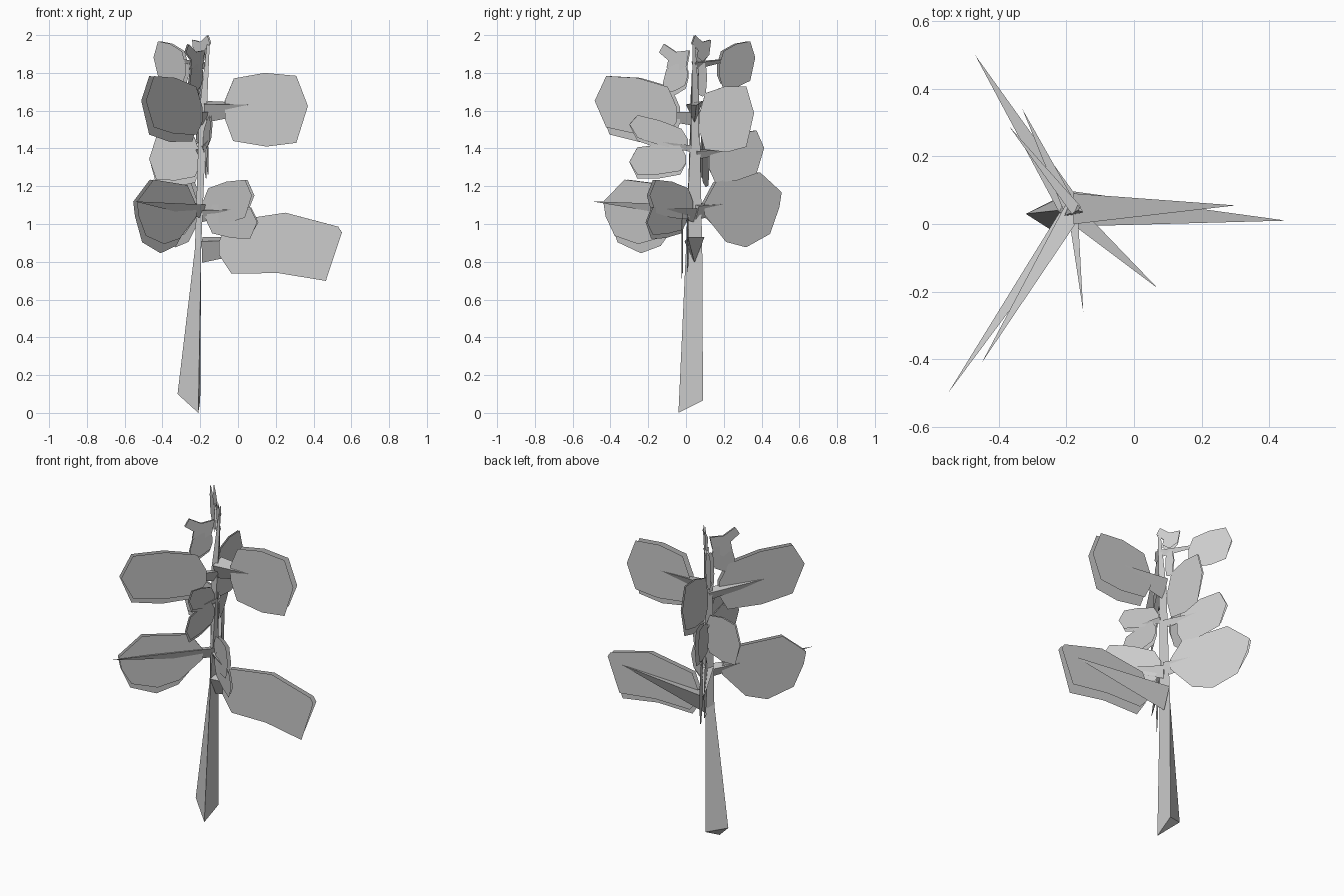
import bpy, bmesh
from mathutils import Vector

if "Cube" in bpy.data.objects:
    bpy.data.objects.remove(bpy.data.objects["Cube"])

def make(name, verts, faces):
    me = bpy.data.meshes.new(name)
    me.from_pydata([tuple(v) for v in verts], [], faces)
    bm = bmesh.new()
    bm.from_mesh(me)
    bmesh.ops.recalc_face_normals(bm, faces=bm.faces)
    bm.to_mesh(me)
    bm.free()
    ob = bpy.data.objects.new(name, me)
    bpy.context.collection.objects.link(ob)
    return ob

# Shared leaf outlines: distance along the leaf, height about its midline
BROAD = [(0, .25), (.11, .85), (.48, 1), (.86, .92), (1, .1),
         (.86, -.9), (.5, -1), (.1, -.85), (0, -.25)]
SLANT = [(0, .1), (.07, .7), (.54, 1), (.97, .62), (1, .45),
         (.87, -1), (.48, -.8), (.1, -.85), (0, -.3)]
ROUND = [(0, .3), (.15, .85), (.72, 1), (1, .4), (.97, 0),
         (.85, -.7), (.54, -1), (.28, -.8), (0, 0)]
RAGGED = [(0, .7), (.45, .55), (.85, 1), (1, .45), (.7, 0),
          (.75, -.6), (.45, -1), (.1, -.4)]

def leaf(name, x0, y0, x1, y1, z0, z1, h, outline=BROAD, gap=0.02):
    """Two upright sheets side by side, the second a little shorter."""
    a, b = Vector((x0, y0, z0)), Vector((x1, y1, z1))
    d = b - a
    side = Vector((-d.y, d.x, 0)).normalized()
    verts, faces = [], []
    for s, low in ((-.5, 1), (.5, .75)):
        n = len(verts)
        for t, v in outline:
            hh = h * (v if v > 0 else v * low)
            verts.append(a + d * t + side * gap * s + Vector((0, 0, hh)))
        faces.append(list(range(n, n + len(outline))))
    make(name, verts, faces)

def branch(name, base, tip, r):
    """Three-sided spike from the trunk into a leaf."""
    a, b = Vector(base), Vector(tip)
    d = b - a
    side = Vector((-d.y, d.x, 0)).normalized() * r * .7
    up = Vector((0, 0, r))
    make(name, [a + side + up * .8, a - side + up * .5, a - up, b],
         [(0, 1, 2), (0, 1, 3), (1, 2, 3), (2, 0, 3)])

# Trunk: tapering three-sided post with a slanted foot
rings = [[(-.21, -.04, 0), (-.32, .03, .1), (-.2, .09, .065)],
         [(-.195, .0, .87), (-.228, .04, .87), (-.2, .086, .85)],
         [(-.165, .03, 1.6), (-.205, .025, 1.6), (-.185, .072, 1.6)],
         [(-.15, .035, 1.95), (-.165, .04, 1.95), (-.16, .05, 1.95)]]
tv = [v for r in rings for v in r]
tf = [(0, 1, 2), (9, 10, 11)]
for k in range(3):
    for i in range(3):
        j = (i + 1) % 3
        tf.append((3 * k + i, 3 * k + j, 3 * k + 3 + j, 3 * k + 3 + i))
make("trunk", tv, tf)

# Large leaves
leaf("leaf_right_low", -.10, 0, .55, -.01, .89, .875, .178, SLANT, .03)
leaf("leaf_right_high", -.07, .045, .37, .05, 1.605, 1.605, .195, gap=.04)
leaf("leaf_front_left_high", -.20, -.04, -.50, -.475, 1.575, 1.635, .17, gap=.03)
leaf("leaf_front_left_low", -.23, -.03, -.545, -.43, 1.04, 1.04, .195, ROUND, .025)
leaf("leaf_back_left_low", -.20, .09, -.46, .50, 1.05, 1.09, .195, ROUND, .025)

# Medium and small leaves
leaf("leaf_front_right_upper", -.18, .03, .08, -.20, 1.09, 1.14, .11)
leaf("leaf_front_right_lower", -.16, 0, .105, -.21, 1.03, 1.0, .09, gap=.01)
leaf("leaf_back", -.20, .07, -.22, .36, 1.54, 1.57, .175, gap=.01)
leaf("leaf_back_left_mid", -.23, .12, -.36, .41, 1.32, 1.39, .125)
leaf("leaf_left", -.20, .08, -.47, .12, 1.34, 1.33, .14, gap=.01)
leaf("leaf_back_left_high", -.27, .17, -.44, .36, 1.81, 1.87, .115)
leaf("leaf_front_upper", -.18, .01, -.14, -.30, 1.43, 1.52, .075, gap=.01)
leaf("leaf_front_lower", -.17, 0, -.16, -.30, 1.34, 1.32, .09, gap=.01)

# Ragged young leaves around the tip
leaf("tip_leaf_front_left", -.18, .02, -.28, -.14, 1.86, 1.87, .085, RAGGED, .01)
leaf("tip_leaf_front_left_low", -.19, .01, -.26, -.12, 1.79, 1.74, .08, BROAD, .01)
leaf("tip_leaf_top", -.24, .13, -.145, .03, 1.92, 1.92, .08, RAGGED, .01)
leaf("tip_leaf_back", -.19, .06, -.21, .11, 1.76, 1.77, .09, BROAD, .01)

# Branches carrying the larger leaves
branch("branch_right_low", (-.19, .045, .87), (.45, .01, .93), .075)
branch("branch_right_high", (-.18, .045, 1.6), (.30, .055, 1.63), .065)
branch("branch_front_left_low", (-.19, .03, 1.07), (-.55, -.5, 1.12), .04)
branch("branch_front_left_high", (-.18, .04, 1.56), (-.45, -.41, 1.60), .04)
branch("branch_back_left_low", (-.19, .05, 1.07), (-.47, .5, 1.13), .05)
branch("branch_back_left_mid", (-.19, .05, 1.37), (-.33, .34, 1.40), .03)
branch("branch_back_left_high", (-.17, .04, 1.84), (-.37, .29, 1.88), .025)
branch("branch_front_right", (-.19, .04, 1.05), (.07, -.19, 1.08), .04)
branch("branch_front", (-.18, .03, 1.40), (-.15, -.26, 1.45), .02)
